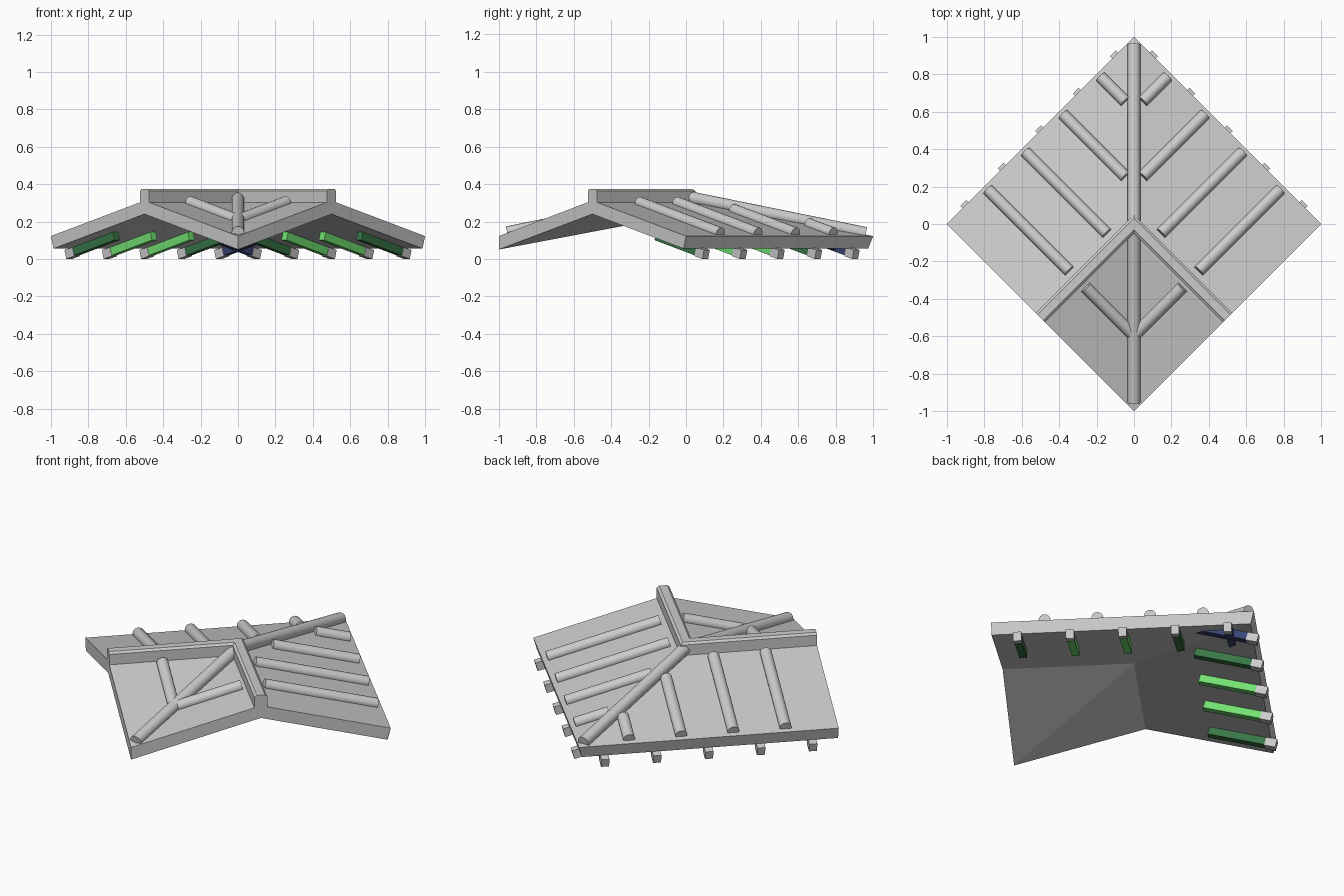
import bpy, bmesh, math
from mathutils import Vector, Matrix

if "Cube" in bpy.data.objects:
    bpy.data.objects.remove(bpy.data.objects["Cube"])

L = math.sqrt(0.5)            # half side of the square tile
S = math.tan(math.radians(15))  # roof pitch
TOP, UNDER = 0.312, 0.24      # ridge heights of the slab's two skins
R2 = math.sqrt(2)


def world(p, q, z):
    """Tile axes p, q run along the square's sides, turned 45 degrees in plan."""
    return Vector(((p - q) / R2, (p + q) / R2, z))


def make(name, verts, faces, color=None):
    me = bpy.data.meshes.new(name)
    me.from_pydata(verts, [], faces)
    bm = bmesh.new()
    bm.from_mesh(me)
    bmesh.ops.recalc_face_normals(bm, faces=bm.faces)
    bm.to_mesh(me)
    bm.free()
    ob = bpy.data.objects.new(name, me)
    bpy.context.collection.objects.link(ob)
    if color:
        me.materials.append(color)
    return ob


def rod(name, a, b, r):
    d = b - a
    bpy.ops.mesh.primitive_cylinder_add(vertices=16, radius=r, depth=d.length)
    ob = bpy.context.object
    ob.name = name
    ob.matrix_world = Matrix.Translation((a + b) / 2) @ d.to_track_quat('Z', 'Y').to_matrix().to_4x4()
    bpy.ops.object.shade_smooth_by_angle(angle=math.radians(40))


def material(name, rgb):
    m = bpy.data.materials.new(name)
    m.diffuse_color = (*rgb, 1)
    m.use_nodes = True
    m.node_tree.nodes["Principled BSDF"].inputs["Base Color"].default_value = m.diffuse_color
    return m


# Roof slab: hip at the back, valley at the front, two gable ends
def skin(ridge, e):
    low = ridge - S * e
    return [world(0, 0, ridge), world(-L, 0, ridge), world(0, -L, ridge),
            world(e, e, low), world(-L, e, low), world(e, -L, low),
            world(-L, -L, ridge - S * L)]

faces = [(0, 1, 4, 3), (0, 3, 5, 2), (0, 2, 6), (0, 6, 1)]
rim = [3, 4, 1, 6, 2, 5]
allf = faces + [tuple(i + 7 for i in reversed(f)) for f in faces]
for i, a in enumerate(rim):
    b = rim[(i + 1) % 6]
    allf.append((a, b, b + 7, a + 7))
make("roof_slab", skin(TOP, L) + skin(UNDER, L - 0.019), allf)

# Ridge cap: chamfered profile swept round the mitred corner
prof = [(-0.035, 0.28), (-0.035, 0.364), (-0.022, 0.375),
        (0.022, 0.375), (0.035, 0.364), (0.035, 0.28)]
n = len(prof)
verts = ([world(-L, w, z) for w, z in prof] + [world(w, w, z) for w, z in prof]
         + [world(w, -L, z) for w, z in prof])
cf = [tuple(range(n)), tuple(range(2 * n, 3 * n))]
for k in (0, n):
    for i in range(n):
        j = (i + 1) % n
        cf.append((k + i, k + j, k + n + j, k + n + i))
make("ridge_cap", verts, cf)

# Hip and valley rods
rod("hip_rod", Vector((0, 0, 0.332)), Vector((0, 0.96, 0.137)), 0.034)
rod("valley_rod", Vector((0, 0, 0.332)), Vector((0, -0.955, 0.141)), 0.034)

# Rounded tile rows and rafters, repeated on both wings by swapping p and q
green = material("bright_green", (0.17, 0.75, 0.17))
dark = material("dark_green", (0.04, 0.18, 0.06))
navy = material("navy", (0.04, 0.06, 0.18))
colors = [dark, green, green, dark, navy]


def beam(name, swap, c, hw, s0, s1, drop, color=None):
    """Square bar hanging under the slab, parallel to the slope."""
    vs = []
    for s in (s0, s1):
        for w, d in ((-hw, 0), (hw, 0), (hw, drop), (-hw, drop)):
            run = s - d * math.sin(math.atan(S))
            z = UNDER + 0.002 - S * s - d * math.cos(math.atan(S))
            vs.append(world(c + w, run, z) if swap else world(run, c + w, z))
    make(name, vs, [(0, 1, 2, 3), (4, 5, 6, 7), (0, 1, 5, 4),
                    (1, 2, 6, 5), (2, 3, 7, 6), (3, 0, 4, 7)], color)


for swap, side in ((False, "right"), (True, "left")):
    def at(p, q):
        z = TOP + 0.008 - S * abs(p)
        return world(q, p, z) if swap else world(p, q, z)

    for i in range(4):
        q = -0.422 + 0.284 * i
        rod(f"tile_row_{side}_{i}", at(max(0.067, q + 0.066), q), at(0.682, q), 0.032)
    rod(f"inner_tile_row_{side}", at(-0.055, -0.422), at(-0.415, -0.422), 0.032)

    for i in range(5):
        c = -0.566 + 0.283 * i
        beam(f"rafter_{side}_{i}", swap, c, 0.02, 0.36, 0.665, 0.046, colors[i])
        beam(f"rafter_tail_{side}_{i}", swap, c, 0.022, 0.665, 0.724, 0.05)
